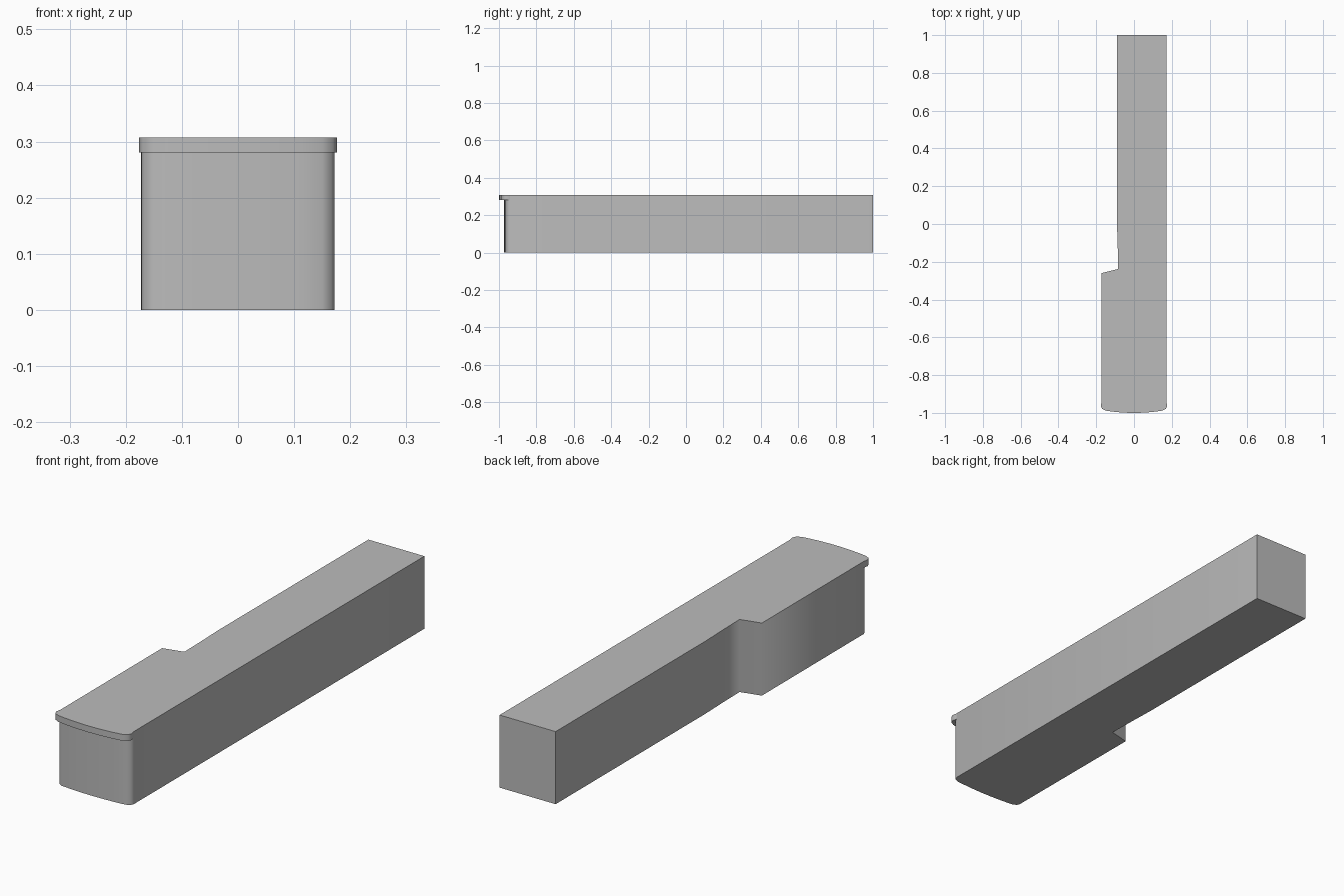
import bpy
import bmesh
import math

cube = bpy.data.objects.get("Cube")
if cube:
    bpy.data.objects.remove(cube, do_unlink=True)

HEIGHT = 0.307
LIP_BOTTOM = 0.28

# One plain grey for everything
grey = bpy.data.materials.new("plain grey")
grey.use_nodes = True
colour = (0.5, 0.5, 0.5, 1)
grey.diffuse_color = colour
grey.node_tree.nodes["Principled BSDF"].inputs["Base Color"].default_value = colour


def bowed_front(half_width, side_y, corner_y, middle_y, inset):
    """Gently bowed edge with softened corners, running from -x to +x."""
    flat = half_width - inset
    steps = 8
    bow = []
    for i in range(steps + 1):
        t = 2 * i / steps - 1
        bow.append((flat * t, middle_y + (corner_y - middle_y) * t * t))
    soft_x = half_width - inset * 0.25
    soft_y = side_y + (corner_y - side_y) * 0.6
    return ([(-half_width, side_y), (-soft_x, soft_y)] + bow
            + [(soft_x, soft_y), (half_width, side_y)])


def prism(name, outline, bottom, top, smooth_angle):
    """Extrude a plan outline upward, keeping the rim edges sharp."""
    bm = bmesh.new()
    base = bm.faces.new([bm.verts.new((x, y, bottom)) for x, y in outline])
    result = bmesh.ops.extrude_face_region(bm, geom=[base], use_keep_orig=True)
    raised = [v for v in result["geom"] if isinstance(v, bmesh.types.BMVert)]
    bmesh.ops.translate(bm, verts=raised, vec=(0, 0, top - bottom))
    bmesh.ops.recalc_face_normals(bm, faces=bm.faces)
    for face in bm.faces:
        face.smooth = True
    mesh = bpy.data.meshes.new(name)
    bm.to_mesh(mesh)
    bm.free()
    mesh.set_sharp_from_angle(angle=math.radians(smooth_angle))
    mesh.materials.append(grey)
    obj = bpy.data.objects.new(name, mesh)
    bpy.context.collection.objects.link(obj)
    return obj


# Long body: bowed front, straight left side, stepped right side
body_front = bowed_front(0.172, -0.942, -0.964, -0.972, 0.022)
body_sides = [
    (0.172, 1.0), (-0.09, 1.0),
    (-0.09, 0.0), (-0.086, -0.13), (-0.084, -0.238),
    (-0.173, -0.26),
]
prism("body", body_front + body_sides, 0, HEIGHT, 85)

# Thin overhanging lip wrapped around the top of the front
lip_front = bowed_front(0.176, -0.963, -0.988, -1.0, 0.026)
prism("front_lip", lip_front + body_front[::-1], LIP_BOTTOM, HEIGHT, 60)
